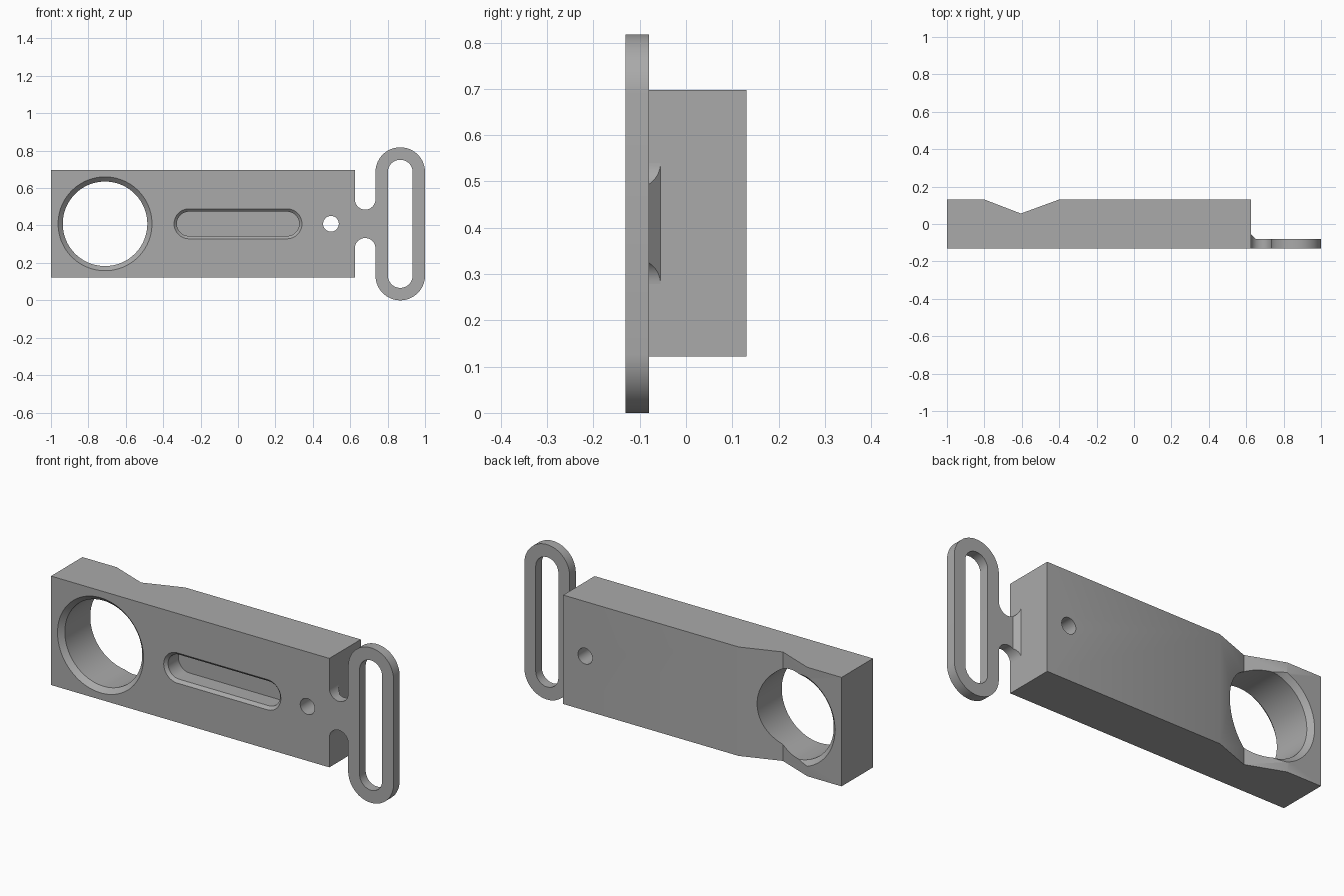
import bpy, bmesh, math

if "Cube" in bpy.data.objects:
    bpy.data.objects.remove(bpy.data.objects["Cube"])

CZ = 0.409            # mid height of everything
FRONT, BACK = -0.131, 0.131
PLATE = -0.08         # rear face of the thin strap plate

grey = bpy.data.materials.new("machined_grey")
grey.diffuse_color = (0.4, 0.4, 0.4, 1)
grey.use_nodes = True
grey.node_tree.nodes["Principled BSDF"].inputs["Base Color"].default_value = grey.diffuse_color


def finish(name, bm):
    bmesh.ops.recalc_face_normals(bm, faces=bm.faces)
    me = bpy.data.meshes.new(name)
    bm.to_mesh(me)
    bm.free()
    me.materials.append(grey)
    ob = bpy.data.objects.new(name, me)
    bpy.context.collection.objects.link(ob)
    return ob


def activate(ob):
    bpy.ops.object.select_all(action='DESELECT')
    ob.select_set(True)
    bpy.context.view_layer.objects.active = ob


def smooth(ob):
    activate(ob)
    bpy.ops.object.shade_smooth_by_angle(angle=math.radians(25))


def rounded_ring(bm, cx, y, r, dx=0, dz=0, n=64):
    """Circle in the XZ plane, stretched to a slot by half lengths dx or dz."""
    ring = []
    for i in range(n):
        a = 2 * math.pi * (i + 0.5) / n
        c, s = math.cos(a), math.sin(a)
        ring.append(bm.verts.new((cx + r * c + math.copysign(dx, c), y,
                                  CZ + r * s + math.copysign(dz, s))))
    return ring


def bridge(bm, a, b):
    n = len(a)
    for i in range(n):
        j = (i + 1) % n
        bm.faces.new((a[i], a[j], b[j], b[i]))


def hole(body, cx, sections, dx=0, n=64):
    """Cut a round or slotted hole given as (y, radius) sections."""
    bm = bmesh.new()
    rings = [rounded_ring(bm, cx, y, r, dx, 0, n) for y, r in sections]
    for a, b in zip(rings, rings[1:]):
        bridge(bm, a, b)
    bm.faces.new(rings[0])
    bm.faces.new(rings[-1])
    cutter = finish("cutter", bm)
    cutter.hide_render = True
    mod = body.modifiers.new("hole", 'BOOLEAN')
    mod.operation, mod.solver, mod.object = 'DIFFERENCE', 'EXACT', cutter
    activate(body)
    bpy.ops.object.modifier_apply(modifier=mod.name)
    bpy.data.objects.remove(cutter)


# Main bar with the shallow V across its back
bm = bmesh.new()
outline = [(-1, FRONT), (0.625, FRONT), (0.625, BACK), (-0.4, BACK),
           (-0.605, 0.056), (-0.8, BACK), (-1, BACK)]
base = bm.faces.new([bm.verts.new((x, y, 0.122)) for x, y in outline])
ext = bmesh.ops.extrude_face_region(bm, geom=[base])
bmesh.ops.translate(bm, vec=(0, 0, 0.575),
                    verts=[v for v in ext["geom"] if isinstance(v, bmesh.types.BMVert)])
body = finish("main_bar", bm)

# Large chamfered bore, blind slot, small through hole
hole(body, -0.711, [(-0.141, 0.261), (-0.106, 0.226), (0.106, 0.226), (0.141, 0.261)], n=96)
hole(body, 0, [(-0.141, 0.09), (-0.116, 0.065), (-0.03, 0.065)], dx=0.262)
hole(body, 0.497, [(-0.2, 0.042), (0.2, 0.042)], n=48)
smooth(body)

# Strap loop
bm = bmesh.new()
rings = [rounded_ring(bm, 0.8675, y, r, 0, 0.2765)
         for y, r in ((FRONT, 0.1325), (PLATE, 0.1325), (PLATE, 0.066), (FRONT, 0.066))]
for i in range(4):
    bridge(bm, rings[i], rings[(i + 1) % 4])
smooth(finish("strap_loop", bm))

# Waisted neck with a small sloped gusset against the bar
R, MID = 0.055, 0.68
xs = sorted([MID - R * math.cos(math.pi * i / 24) for i in range(25)] + [0.65])
bm = bmesh.new()
cols = []
for x in xs:
    half = 0.131 - math.sqrt(max(0, R * R - (x - MID) ** 2))
    yb = max(PLATE, -0.055 - (x - 0.625))
    cols.append([bm.verts.new((x, y, CZ + s * half))
                 for y, s in ((FRONT, -1), (FRONT, 1), (yb, 1), (yb, -1))])
for a, b in zip(cols, cols[1:]):
    bridge(bm, a, b)
smooth(finish("neck", bm))
